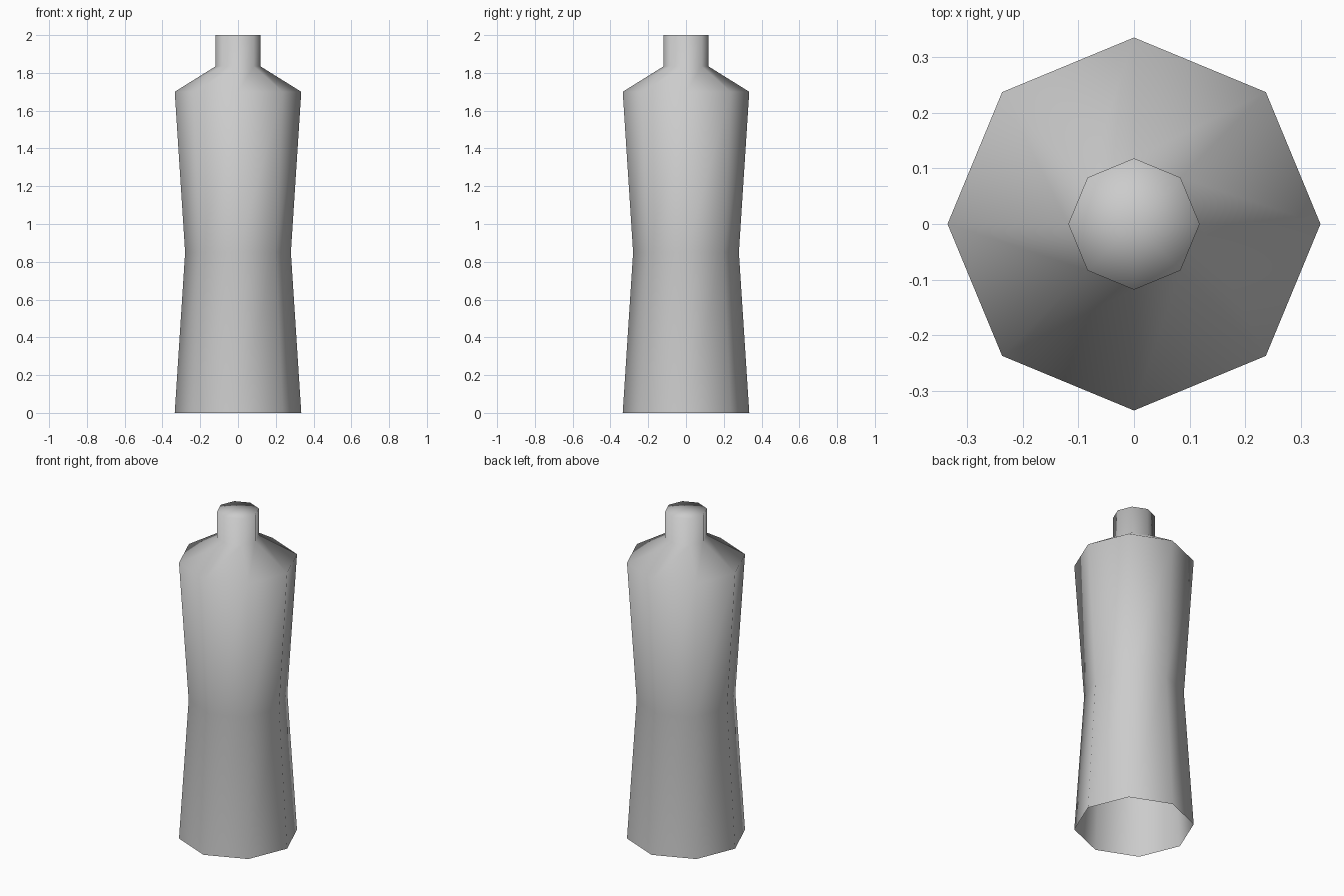
import bpy
import bmesh
from math import cos, sin, tau

cube = bpy.data.objects.get("Cube")
if cube:
    bpy.data.objects.remove(cube, do_unlink=True)

SIDES = 8

# Plain grey plastic
grey = bpy.data.materials.new("light_grey")
grey.use_nodes = True
colour = (0.6, 0.6, 0.6, 1.0)
grey.diffuse_color = colour
grey.node_tree.nodes["Principled BSDF"].inputs["Base Color"].default_value = colour

# Profile as (radius, height): base, waist, shoulder, neck base, neck top
profile = [(0.335, 0.0), (0.28, 0.85), (0.335, 1.7), (0.118, 1.835), (0.118, 2.0)]


def ring(bm, radius, height):
    return [bm.verts.new((radius * cos(tau * i / SIDES), radius * sin(tau * i / SIDES), height))
            for i in range(SIDES)]


# Bottle wall, open underneath
bm = bmesh.new()
rings = [ring(bm, r, z) for r, z in profile]
for low, high in zip(rings, rings[1:]):
    for i in range(SIDES):
        j = (i + 1) % SIDES
        bm.faces.new((low[i], low[j], high[j], high[i]))

# Top cap, fanned from its middle
top = rings[-1]
middle = bm.verts.new((0, 0, profile[-1][1]))
for i in range(SIDES):
    bm.faces.new((top[i], top[(i + 1) % SIDES], middle))

# Smooth shading all over, with soft edges
for face in bm.faces:
    face.smooth = True

mesh = bpy.data.meshes.new("bottle")
bm.to_mesh(mesh)
bm.free()
mesh.materials.append(grey)
bottle = bpy.data.objects.new("bottle", mesh)
bpy.context.collection.objects.link(bottle)
